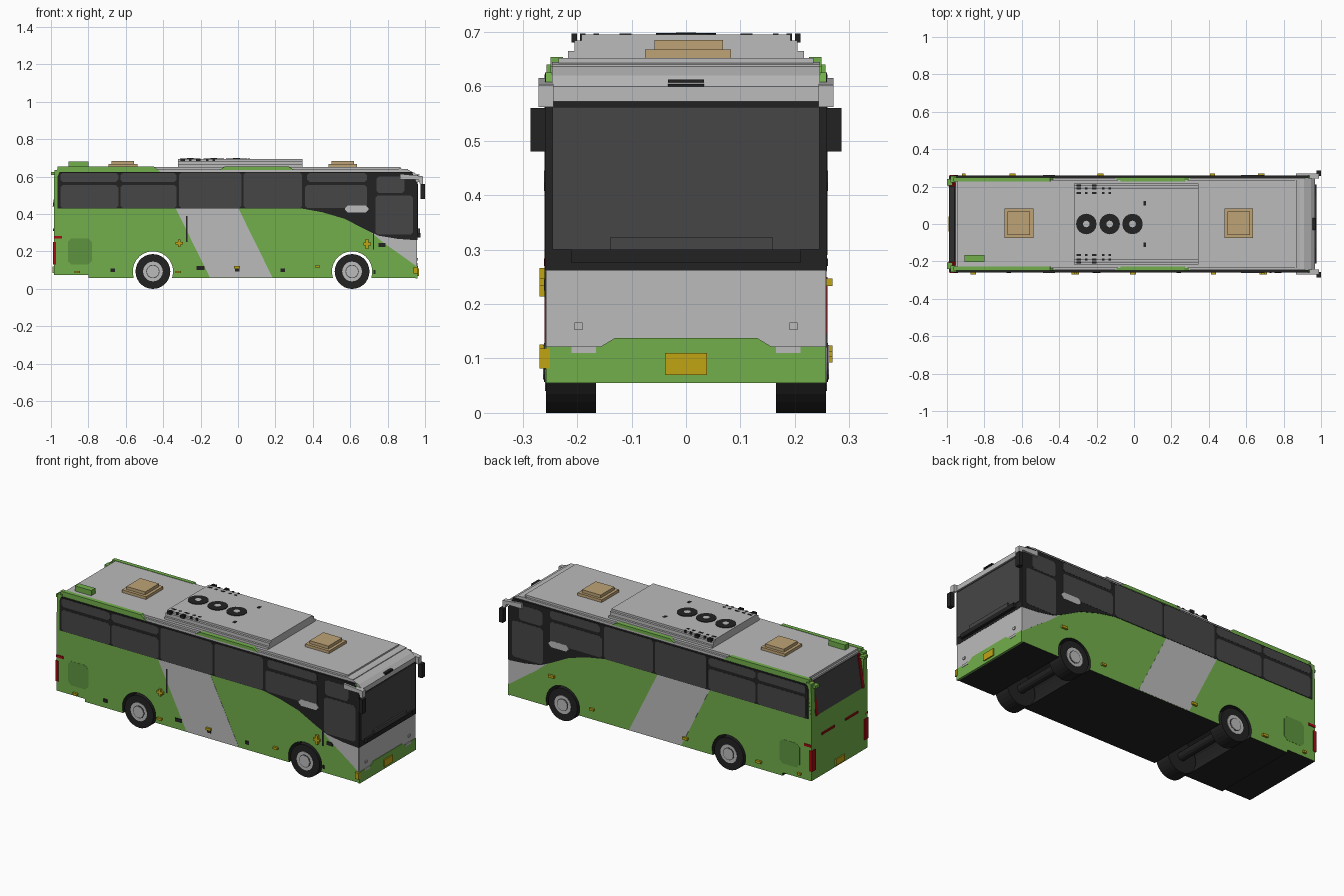
import bpy, bmesh, math
from mathutils import Matrix

if "Cube" in bpy.data.objects:
    bpy.data.objects.remove(bpy.data.objects["Cube"])


def material(name, r, g, b):
    lin = [((c / 255 + 0.055) / 1.055) ** 2.4 for c in (r, g, b)] + [1]
    m = bpy.data.materials.new(name)
    m.use_nodes = True
    m.diffuse_color = lin
    m.node_tree.nodes["Principled BSDF"].inputs["Base Color"].default_value = lin
    return m


GREEN = material("green_paint", 113, 175, 75)
SILVER = material("silver_paint", 187, 187, 187)
GLASS = material("dark_glass", 70, 70, 70)
BLACK = material("black_trim", 34, 34, 34)
TAN = material("tan_hatch", 190, 164, 118)
YELLOW = material("yellow_lamp", 192, 165, 20)
RED = material("red_lamp", 165, 12, 18)
DARK_GREEN = material("dark_green_grille", 94, 148, 62)

W = 0.257  # half width of the body


def finish(name, bm, *mats):
    bmesh.ops.recalc_face_normals(bm, faces=bm.faces)
    me = bpy.data.meshes.new(name)
    bm.to_mesh(me)
    bm.free()
    ob = bpy.data.objects.new(name, me)
    bpy.context.collection.objects.link(ob)
    for m in mats:
        me.materials.append(m)
    return ob


def add_prism(bm, pts, y0, y1):
    """Extrude an x-z outline from y0 to y1."""
    a = [bm.verts.new((x, y0, z)) for x, z in pts]
    b = [bm.verts.new((x, y1, z)) for x, z in pts]
    bm.faces.new(a)
    bm.faces.new(b[::-1])
    for i in range(len(a)):
        j = (i + 1) % len(a)
        bm.faces.new((a[i], b[i], b[j], a[j]))


def prism(name, pts, y0, y1, mat, mirror=False):
    bm = bmesh.new()
    add_prism(bm, pts, y0, y1)
    if mirror:
        add_prism(bm, pts, -y1, -y0)
    return finish(name, bm, mat)


def rect(x0, x1, z0, z1, c=0.0):
    """Rectangle outline with cut corners."""
    if not c:
        return [(x0, z0), (x1, z0), (x1, z1), (x0, z1)]
    return [(x0 + c, z0), (x1 - c, z0), (x1, z0 + c), (x1, z1 - c),
            (x1 - c, z1), (x0 + c, z1), (x0, z1 - c), (x0, z0 + c)]


def box(name, x0, x1, y0, y1, z0, z1, mat, mirror=False):
    return prism(name, rect(x0, x1, z0, z1), y0, y1, mat, mirror)


def decal(name, pts, height, mat):
    """Thin painted plate on both sides of the body."""
    return prism(name, pts, W - 0.002, W + height, mat, True)


def cylinder(name, loc, r, depth, mat, axis="Z", n=24):
    bm = bmesh.new()
    bmesh.ops.create_cone(bm, cap_ends=True, segments=n, radius1=r, radius2=r, depth=depth)
    if axis == "Y":
        bm.transform(Matrix.Rotation(math.pi / 2, 4, "X"))
    bm.transform(Matrix.Translation(loc))
    return finish(name, bm, mat)


# Body shell with open wheel arches
WHEELS = (-0.455, 0.61)
WZ, AR = 0.093, 0.108


def arch(cx, z):
    a0 = math.asin((z - WZ) / AR)
    n = 16
    return [(cx - AR * math.cos(a), WZ + AR * math.sin(a))
            for a in (a0 + (math.pi - 2 * a0) * i / n for i in range(n + 1))]


outline = [(-0.985, 0.075), (-0.8, 0.075), (-0.8, 0.058)]
for wx in WHEELS:
    outline += arch(wx, 0.058)
outline += [(0.955, 0.058), (0.955, 0.57), (0.93, 0.625), (-0.955, 0.625), (-0.985, 0.43)]
body = prism("body_shell", outline, -W, W, GREEN)
body.data.materials.append(BLACK)
for f in body.data.polygons:
    inner = f.center.z < 0.21 and -0.97 < f.center.x < 0.94 and abs(f.normal.y) < 0.5
    if inner or f.normal.z > 0.5:
        f.material_index = 1

# Roof tiers, front visor and cooling pod
box("roof_lower", -0.955, 0.91, -0.246, 0.246, 0.62, 0.64, SILVER)
box("roof_upper", -0.945, 0.87, -0.234, 0.234, 0.635, 0.652, SILVER)
prism("front_visor", [(0.86, 0.645), (0.91, 0.636), (0.945, 0.62), (0.968, 0.6), (0.968, 0.572),
                      (0.86, 0.572)], -0.246, 0.246, SILVER)
for z in (0.602, 0.61):
    box("visor_slot", 0.95, 0.97, -0.033, 0.033, z - 0.003, z + 0.002, BLACK)
for z, half in ((0.665, 0.217), (0.684, 0.205), (0.695, 0.192)):
    box("roof_pod", -0.32, 0.345, -half, half, 0.64, z, SILVER)
for k, x in enumerate((-0.255, -0.13, -0.008)):
    cylinder("pod_fan", (x, 0, 0.695), 0.055, 0.006, BLACK, n=16)
    cylinder("pod_fan_hub", (x, 0, 0.696), 0.018, 0.006, SILVER, n=12)
for x in (-0.295, -0.212):
    for y in (0.165, 0.19, 0.205):
        box("pod_vent", x - 0.012, x + 0.012, y - 0.005, y + 0.005, 0.68, 0.697, BLACK, True)
for x in (-0.255, -0.165, -0.13):
    for y in (0.165, 0.19):
        box("pod_vent_small", x - 0.007, x + 0.007, y - 0.005, y + 0.005, 0.68, 0.697, BLACK, True)
box("pod_latch", 0.05, 0.065, 0.1, 0.122, 0.69, 0.697, BLACK, True)

# Green roof edges
prism("roof_edge_rear", [(-0.965, 0.622), (-0.41, 0.622), (-0.45, 0.654), (-0.965, 0.654)],
      0.226, 0.249, GREEN, True)
prism("roof_edge_middle", [(-0.1, 0.636), (0.3, 0.636), (0.27, 0.654), (-0.07, 0.654)],
      0.226, 0.249, GREEN, True)

# Roof hatches and rear intake
for x in (-0.615, 0.56):
    box("hatch_base", x - 0.077, x + 0.077, -0.075, 0.083, 0.645, 0.668, TAN)
    box("hatch_lid", x - 0.06, x + 0.06, -0.058, 0.068, 0.66, 0.685, TAN)
box("roof_intake", -0.905, -0.8, -0.202, -0.165, 0.645, 0.682, GREEN)

# Side paint: slanted stripe and front corner
decal("side_stripe", [(-0.335, 0.435), (-0.15, 0.06), (0.185, 0.06), (0.0, 0.435)], 0.001, SILVER)
decal("front_corner_paint", [(0.69, 0.32), (0.78, 0.245), (0.88, 0.175), (0.955, 0.12),
                             (0.955, 0.3)], 0.001, SILVER)
decal("rear_grille", rect(-0.91, -0.78, 0.13, 0.27, 0.02), 0.001, DARK_GREEN)

# Window band and panes
decal("window_band", [(-0.965, 0.43), (0.34, 0.43), (0.45, 0.41), (0.57, 0.375), (0.68, 0.318),
                      (0.75, 0.285), (0.85, 0.268), (0.955, 0.26), (0.955, 0.57), (0.93, 0.625),
                      (-0.955, 0.625), (-0.965, 0.6)], 0.002, BLACK)
panes = [(-0.95, -0.64, 0.432, 0.555), (-0.628, -0.328, 0.432, 0.555), (-0.95, -0.64, 0.572, 0.62),
         (-0.628, -0.328, 0.572, 0.62), (-0.315, 0.018, 0.432, 0.622), (0.03, 0.343, 0.432, 0.622),
         (0.358, 0.69, 0.432, 0.555), (0.37, 0.69, 0.572, 0.62), (0.735, 0.935, 0.29, 0.5),
         (0.74, 0.89, 0.512, 0.6)]
for p in panes:
    decal("side_window", rect(*p, 0.012), 0.003, GLASS)
decal("swoosh_badge", rect(0.572, 0.698, 0.408, 0.445, 0.015), 0.004, SILVER)

# Front end
box("front_paint", 0.95, 0.958, -W, W, 0.12, 0.265, SILVER)
box("bumper", 0.95, 0.961, -W, W, 0.055, 0.122, GREEN)
bm = bmesh.new()  # raised middle of the bumper
ends = [[bm.verts.new((x, y, z)) for y, z in ((-0.16, 0.12), (0.16, 0.12), (0.13, 0.138), (-0.13, 0.138))]
        for x in (0.95, 0.961)]
for e in ends:
    bm.faces.new(e)
for i in range(4):
    j = (i + 1) % 4
    bm.faces.new((ends[0][i], ends[0][j], ends[1][j], ends[1][i]))
finish("bumper_rise", bm, GREEN)
box("lower_lamp_recess", 0.95, 0.963, 0.165, 0.21, 0.11, 0.123, SILVER, True)
box("windscreen_frame", 0.95, 0.959, -W - 0.002, W + 0.002, 0.262, 0.572, BLACK)
box("windscreen", 0.95, 0.963, -0.245, 0.245, 0.3, 0.562, GLASS)
box("wiper_base", 0.955, 0.975, -0.21, 0.21, 0.275, 0.3, BLACK)
box("wiper_blades", 0.955, 0.972, -0.14, 0.16, 0.3, 0.322, GLASS)
box("front_plate", 0.955, 0.967, -0.039, 0.039, 0.07, 0.11, YELLOW)
box("front_lamp", 0.955, 0.963, 0.19, 0.205, 0.152, 0.166, SILVER, True)

# Mirrors
prism("mirror_arm", [(0.865, 0.585), (0.865, 0.615), (0.9, 0.612), (0.988, 0.602), (0.988, 0.562),
                     (0.972, 0.562), (0.965, 0.585)], 0.243, 0.271, SILVER, True)
box("mirror", 0.975, 1.0, 0.257, 0.286, 0.48, 0.56, BLACK, True)

# Rear end: pillars, sloped window, lamps
prism("rear_pillar", [(-0.985, 0.43), (-0.95, 0.43), (-0.95, 0.64), (-0.982, 0.635)],
      0.222, W - 0.001, GREEN, True)
slope = [(-0.988, 0.44), (-0.97, 0.44), (-0.945, 0.63), (-0.959, 0.63)]
prism("rear_window", slope, -0.2, 0.2, GLASS)
prism("rear_window_frame", [(x + 0.002, z) for x, z in slope], -0.222, 0.222, BLACK)
prism("rear_upper_lamp", [(x - 0.003, z) for x, z in slope], 0.2, 0.222, RED, True)
box("rear_marker", -1.0, -0.97, 0.205, 0.24, 0.608, 0.624, GREEN, True)
box("rear_lamp", -0.99, -0.972, 0.225, W + 0.003, 0.13, 0.25, RED, True)
box("rear_side_lamp", -0.985, -0.94, 0.24, W + 0.004, 0.27, 0.284, RED, True)
box("rear_reflector", -0.99, -0.98, 0.05, 0.165, 0.31, 0.322, RED, True)
box("rear_plate", -0.992, -0.98, -0.04, 0.04, 0.085, 0.12, YELLOW)

# Side marker lamps and small fittings: x, z, half width, half height
lamps = {-1: [(-0.315, 0.245, 0.02, 0.007), (-0.315, 0.245, 0.007, 0.02), (0.69, 0.24, 0.02, 0.007),
              (0.69, 0.24, 0.009, 0.026), (-0.32, 0.09, 0.014, 0.006), (-0.005, 0.115, 0.016, 0.007),
              (0.425, 0.12, 0.014, 0.006), (-0.86, 0.09, 0.014, 0.006), (0.95, 0.1, 0.012, 0.018)],
         1: [(0.68, 0.24, 0.018, 0.007), (0.42, 0.118, 0.014, 0.006), (-0.18, 0.11, 0.016, 0.007),
             (-0.65, 0.1, 0.016, 0.007), (-0.91, 0.1, 0.01, 0.006)]}
for s, items in lamps.items():
    for x, z, hx, hz in items:
        box("side_lamp", x - hx, x + hx, s * 0.25, s * 0.269, z - hz, z + hz, YELLOW)
for x, z, hx in ((-0.67, 0.1, 0.012), (-0.2, 0.112, 0.022), (0.24, 0.1, 0.012), (0.77, 0.235, 0.018),
                 (0.73, 0.09, 0.006), (-0.005, 0.102, 0.012)):
    box("side_catch", x - hx, x + hx, -W - 0.004, -0.25, z - 0.01, z + 0.01, BLACK)
box("door_gap", -0.279, -0.271, -W - 0.003, -0.25, 0.25, 0.39, BLACK)
box("front_door_gap", 0.722, 0.728, -W - 0.003, -0.25, 0.21, 0.3, BLACK)

# Wheels
for wx in WHEELS:
    cylinder("axle", (wx, 0, WZ), 0.025, 0.36, BLACK, "Y", 12)
    for s in (-1, 1):
        cylinder("tyre", (wx, s * 0.211, WZ), 0.093, 0.092, BLACK, "Y", 28)
        cylinder("rim", (wx, s * 0.255, WZ), 0.053, 0.008, SILVER, "Y", 20)
        cylinder("rim_ring", (wx, s * 0.2565, WZ), 0.036, 0.008, GLASS, "Y", 20)
        cylinder("hub", (wx, s * 0.258, WZ), 0.032, 0.009, SILVER, "Y", 16)
